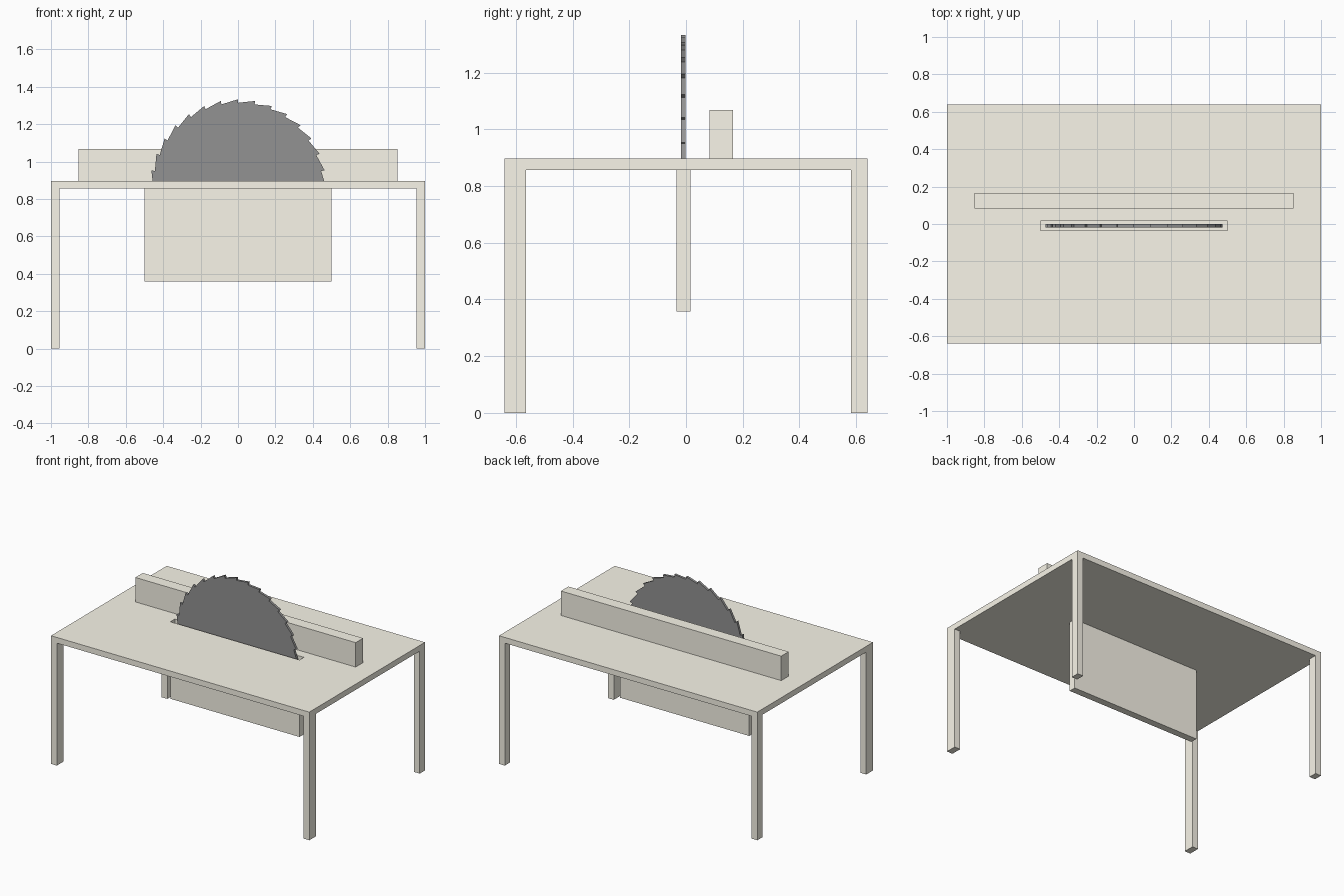
import bpy, bmesh, math
from mathutils import Vector

if "Cube" in bpy.data.objects:
    bpy.data.objects.remove(bpy.data.objects["Cube"])


def material(name, rgb):
    m = bpy.data.materials.new(name)
    m.diffuse_color = (*rgb, 1)
    m.use_nodes = True
    m.node_tree.nodes["Principled BSDF"].inputs["Base Color"].default_value = m.diffuse_color
    return m


BEIGE = material("painted_beige", (0.95, 0.92, 0.82))
STEEL = material("dark_steel", (0.29, 0.29, 0.29))


def add_object(name, bm, mat):
    bmesh.ops.recalc_face_normals(bm, faces=bm.faces)
    mesh = bpy.data.meshes.new(name)
    bm.to_mesh(mesh)
    bm.free()
    mesh.materials.append(mat)
    obj = bpy.data.objects.new(name, mesh)
    bpy.context.collection.objects.link(obj)
    return obj


def box(name, lo, hi, mat=BEIGE, open_top=False):
    bm = bmesh.new()
    bmesh.ops.create_cube(bm, size=1)
    for v in bm.verts:
        v.co = Vector([lo[i] if v.co[i] < 0 else hi[i] for i in range(3)])
    if open_top:
        top = [f for f in bm.faces if all(v.co.z > hi[2] - 1e-5 for v in f.verts)]
        bmesh.ops.delete(bm, geom=top, context='FACES_ONLY')
    return add_object(name, bm, mat)


TOP, UNDER = 0.897, 0.857
SLOT_X, SLOT_Y0, SLOT_Y1 = 0.5, -0.034, 0.015

# Table top with a slot for the blade
table = box("table_top", (-1, -0.64, UNDER), (1, 0.64, TOP))
cutter = box("slot_cutter", (-SLOT_X, SLOT_Y0, UNDER - 0.1), (SLOT_X, SLOT_Y1, TOP + 0.1))
cutter.hide_render = True
cutter.hide_viewport = True
cut = table.modifiers.new("slot", 'BOOLEAN')
cut.operation = 'DIFFERENCE'
cut.solver = 'EXACT'
cut.object = cutter

# Open-topped blade housing under the slot
box("blade_housing", (-SLOT_X, SLOT_Y0, 0.358), (SLOT_X, SLOT_Y1, UNDER), open_top=True)

# Legs, flush with the table corners
for side, x0, x1 in (("left", -1, -0.955), ("right", 0.955, 1)):
    box(f"front_{side}_leg", (x0, -0.64, 0), (x1, -0.565, UNDER))
    box(f"back_{side}_leg", (x0, 0.582, 0), (x1, 0.64, UNDER))

# Guide fence
box("fence", (-0.853, 0.083, TOP), (0.853, 0.165, 1.068))

# Round blade: each tooth rises clockwise to its tip, then steps inward
TEETH, TIP, ROOT, CENTRE_Z = 32, 0.472, 0.453, 0.861
bm = bmesh.new()
rim = []
for i in range(TEETH):
    a = 2 * math.pi * i / TEETH
    for r in (TIP, ROOT):
        rim.append(bm.verts.new((r * math.sin(a), -0.018, CENTRE_Z + r * math.cos(a))))
disc = bm.faces.new(rim)
ext = bmesh.ops.extrude_face_region(bm, geom=[disc], use_keep_orig=True)
bmesh.ops.translate(bm, vec=(0, 0.017, 0),
                    verts=[g for g in ext["geom"] if isinstance(g, bmesh.types.BMVert)])
add_object("saw_blade", bm, STEEL)
